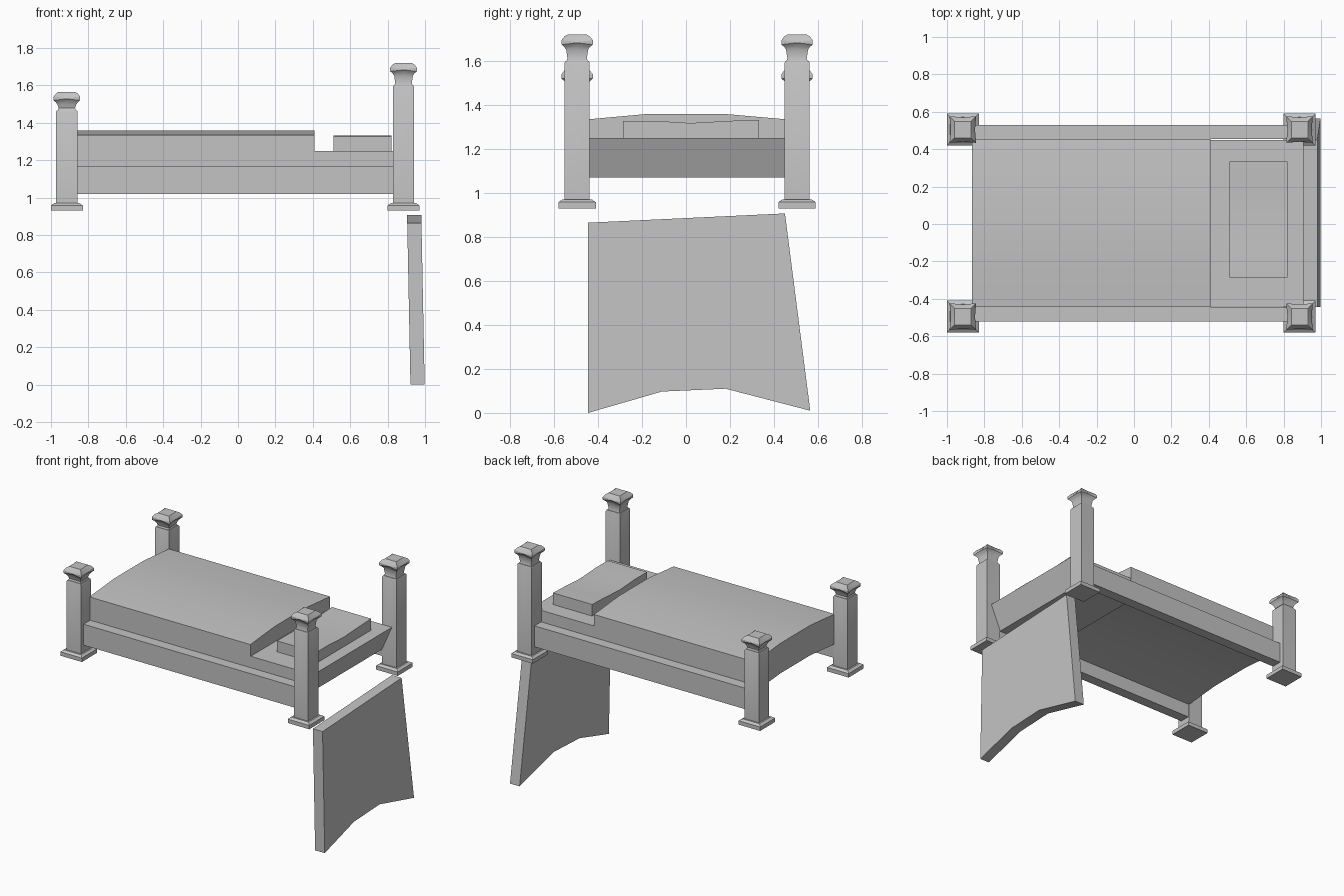
import bpy, bmesh

if "Cube" in bpy.data.objects:
    bpy.data.objects.remove(bpy.data.objects["Cube"])

grey = bpy.data.materials.new("plain grey")
grey.diffuse_color = (0.55, 0.55, 0.55, 1)
grey.use_nodes = True
grey.node_tree.nodes["Principled BSDF"].inputs["Base Color"].default_value = grey.diffuse_color


def finish(name, bm):
    bmesh.ops.recalc_face_normals(bm, faces=bm.faces)
    mesh = bpy.data.meshes.new(name)
    bm.to_mesh(mesh)
    bm.free()
    mesh.materials.append(grey)
    ob = bpy.data.objects.new(name, mesh)
    bpy.context.collection.objects.link(ob)
    bpy.ops.object.select_all(action='DESELECT')
    ob.select_set(True)
    bpy.context.view_layer.objects.active = ob
    bpy.ops.object.shade_smooth_by_angle()
    return ob


def loft(name, rings):
    """Skin matching rings of points and close both ends."""
    bm = bmesh.new()
    loops = [[bm.verts.new(p) for p in r] for r in rings]
    n = len(loops[0])
    for a, b in zip(loops, loops[1:]):
        for i in range(n):
            j = (i + 1) % n
            bm.faces.new((a[i], a[j], b[j], b[i]))
    bm.faces.new(loops[0])
    bm.faces.new(loops[-1])
    return finish(name, bm)


def box(name, x0, x1, y0, y1, z0, z1):
    return loft(name, [[(x0, y0, z), (x1, y0, z), (x1, y1, z), (x0, y1, z)]
                       for z in (z0, z1)])


def slab(name, x0, x1, outline):
    """Extrude a y-z outline along x."""
    return loft(name, [[(x, y, z) for y, z in outline] for x in (x0, x1)])


def square(cx, cy, h, z, pinch=0.0, lift=0.0):
    """Square ring with edge midpoints that can be pulled in and raised."""
    pts = []
    for i, j in ((-1, -1), (0, -1), (1, -1), (1, 0), (1, 1), (0, 1), (-1, 1), (-1, 0)):
        mid = i == 0 or j == 0
        r = h - pinch if mid else h
        pts.append((cx + i * r, cy + j * r, z + (lift if mid else 0)))
    return pts


def post(name, cx, cy, shaft, top):
    # foot block and shaft
    loft(name + "_foot", [square(cx, cy, h, z) for h, z in
                          ((0.085, 0.93), (0.085, 0.958), (0.068, 0.97))])
    loft(name + "_shaft", [square(cx, cy, h, z) for h, z in
                           ((0.057, 0.965), (0.057, shaft - 0.008), (0.053, shaft))])
    # neck and flared cap with slightly hollow sides
    profile = ((0.050, shaft - 0.005, 0, 0), (0.044, shaft + 0.012, 0, 0),
               (0.050, top - 0.068, 0, 0), (0.058, top - 0.056, 0.004, 0.006),
               (0.071, top - 0.045, 0.006, 0.008), (0.071, top - 0.025, 0.006, -0.008),
               (0.058, top - 0.008, 0.007, -0.004), (0.044, top, 0, 0))
    loft(name + "_cap", [square(cx, cy, *p) for p in profile])


for side, cy in (("front", -0.495), ("back", 0.505)):
    post(side + "_foot_post", -0.915, cy, 1.467, 1.565)
    post(side + "_head_post", 0.885, cy, 1.60, 1.72)

# side rails
box("front_rail", -0.865, 0.835, -0.52, -0.445, 1.02, 1.17)
box("back_rail", -0.865, 0.835, 0.455, 0.53, 1.02, 1.17)

# arched blanket, hollow underneath
slab("blanket", -0.865, 0.41, [(-0.445, 1.12), (-0.17, 1.145), (0.17, 1.145), (0.455, 1.12),
                               (0.455, 1.335), (0.17, 1.36), (-0.17, 1.36), (-0.445, 1.335)])

# mattress head end with a sloping outer face
side = [(0.41, 1.07), (0.825, 1.07), (0.905, 1.25), (0.41, 1.25)]
loft("mattress_head", [[(x, y, z) for x, z in side] for y in (-0.442, 0.45)])

# pillow with a shallow dip
slab("pillow", 0.51, 0.82, [(-0.287, 1.245), (0.0, 1.245), (0.2, 1.245), (0.333, 1.25),
                            (0.333, 1.333), (0.2, 1.328), (0.02, 1.318), (-0.14, 1.328),
                            (-0.287, 1.328)])

# hanging end panel, leaning slightly outward at the bottom
panel = [(-0.445, 0.865), (0.45, 0.907), (0.565, 0.01), (0.18, 0.11), (-0.11, 0.097), (-0.445, 0.0)]
loft("end_panel", [[(x + 0.018 * (1 - z / 0.907), y, z) for y, z in panel]
                   for x in (0.904, 0.98)])
